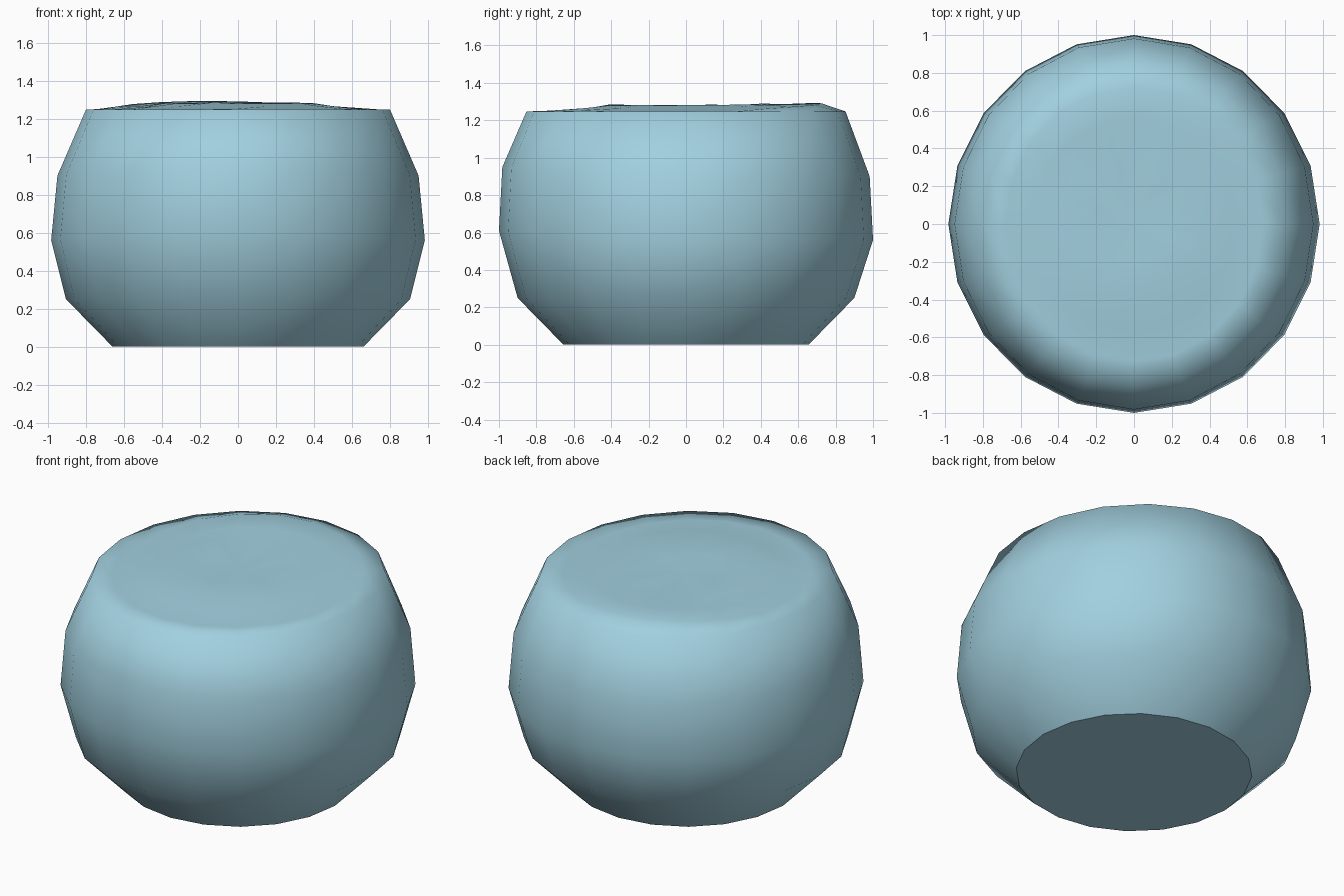
import bpy, bmesh, math, random

if "Cube" in bpy.data.objects:
    bpy.data.objects.remove(bpy.data.objects["Cube"])

random.seed(4)
SIDES = 20

mat = bpy.data.materials.new("pale_blue")
mat.diffuse_color = (0.36, 0.63, 0.74, 1)
mat.use_nodes = True
mat.node_tree.nodes["Principled BSDF"].inputs["Base Color"].default_value = mat.diffuse_color

bm = bmesh.new()


def ring(rx, ry, height):
    """One loop of vertices; height is a function of the angle."""
    verts = []
    for i in range(SIDES):
        a = 2 * math.pi * i / SIDES
        verts.append(bm.verts.new((rx * math.cos(a), ry * math.sin(a), height(a))))
    return verts


def bridge(low, high):
    for i in range(SIDES):
        j = (i + 1) % SIDES
        bm.faces.new((low[i], low[j], high[j], high[i]))


# Round bowl wall: x radius, y radius, height, lift of the loop at the front
wall = [(0.66, 0.655, 0.0, 0), (0.905, 0.9, 0.25, 0), (0.983, 1.0, 0.56, 0.05),
        (0.95, 0.982, 0.90, 0.05), (0.80, 0.853, 1.247, 0)]
loops = [ring(rx, ry, lambda a, z=z, d=d: z + d * max(0, -math.sin(a)) ** 2)
         for rx, ry, z, d in wall]

# Uneven top: share of the rim radius, height, extra height toward back left
top = [(0.85, 1.25, 0.042, 0.002), (0.66, 1.262, 0.024, 0.004),
       (0.5, 1.281, 0.006, 0.004), (0.25, 1.278, 0.0, 0.005)]
for f, z, lift, rough in top:
    loops.append(ring(0.80 * f, 0.853 * f,
                      lambda a: z + lift * max(0, math.cos(a - 1.75)) ** 1.5
                      + random.uniform(-rough, rough)))

for low, high in zip(loops, loops[1:]):
    bridge(low, high)

# Centre of the top
centre = bm.verts.new((0, 0, 1.278))
for i in range(SIDES):
    bm.faces.new((loops[-1][i], loops[-1][(i + 1) % SIDES], centre))

# Flat base with a crisp edge
base = bm.faces.new(list(reversed(loops[0])))
for f in bm.faces:
    f.smooth = True
for e in base.edges:
    e.smooth = False

mesh = bpy.data.meshes.new("round_bowl")
bm.to_mesh(mesh)
bm.free()
mesh.materials.append(mat)
bowl = bpy.data.objects.new("round_bowl", mesh)
bpy.context.collection.objects.link(bowl)
